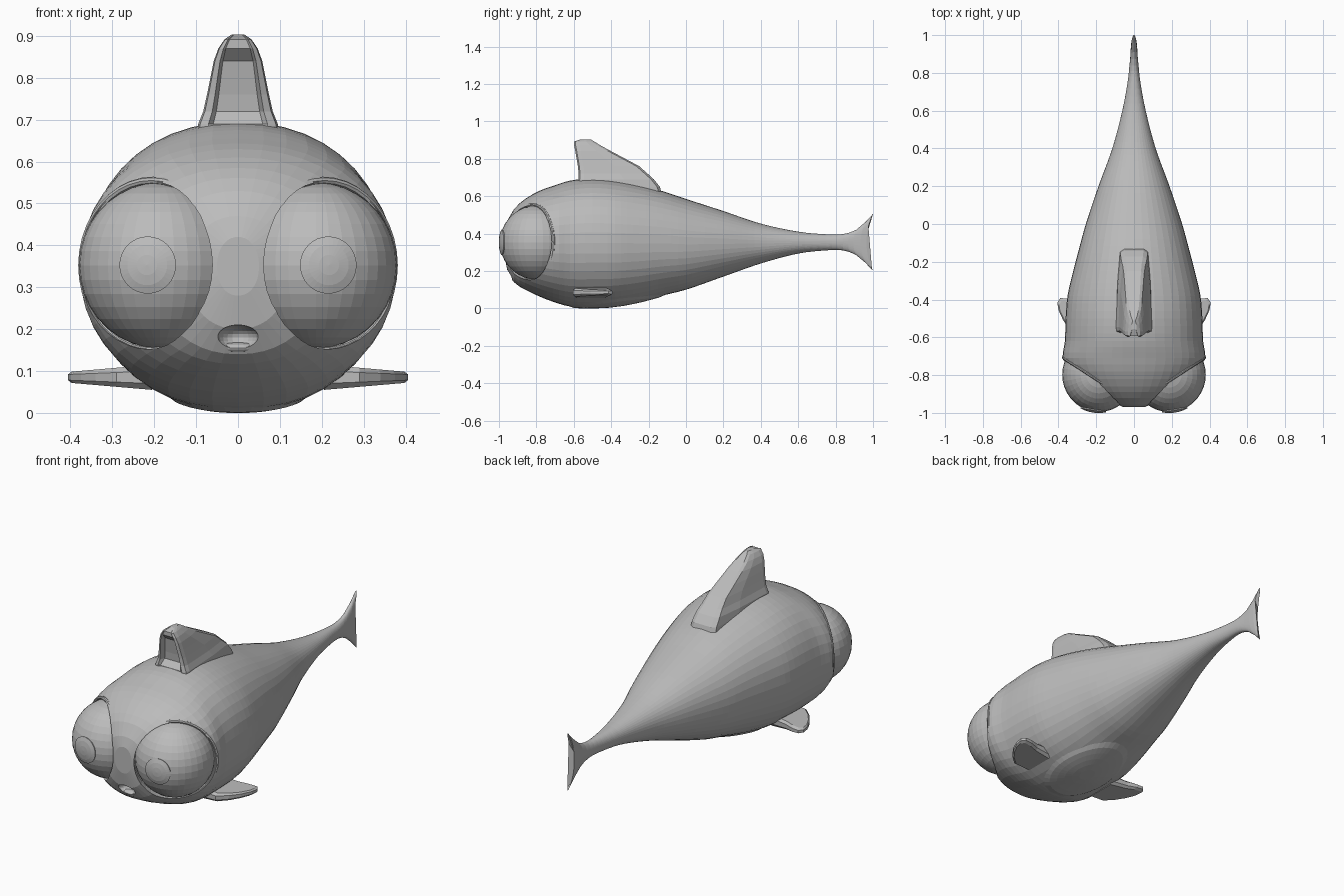
import bpy, bmesh, math
from mathutils import Vector, Matrix

if "Cube" in bpy.data.objects:
    bpy.data.objects.remove(bpy.data.objects["Cube"])

grey = bpy.data.materials.new("soft grey")
grey.diffuse_color = (0.5, 0.5, 0.5, 1)
grey.use_nodes = True
grey.node_tree.nodes["Principled BSDF"].inputs["Base Color"].default_value = grey.diffuse_color


def finish(name, bm):
    bmesh.ops.recalc_face_normals(bm, faces=bm.faces)
    me = bpy.data.meshes.new(name)
    bm.to_mesh(me)
    bm.free()
    me.materials.append(grey)
    ob = bpy.data.objects.new(name, me)
    bpy.context.collection.objects.link(ob)
    return ob


def loft(name, rings):
    bm = bmesh.new()
    rows = [[bm.verts.new(p) for p in r] for r in rings]
    n = len(rows[0])
    for a, b in zip(rows, rows[1:]):
        for i in range(n):
            j = (i + 1) % n
            bm.faces.new((a[i], a[j], b[j], b[i]))
    bm.faces.new(rows[0])
    bm.faces.new(rows[-1][::-1])
    return finish(name, bm)


def ellipsoid(name, centre, radii, seg=32):
    bm = bmesh.new()
    bmesh.ops.create_uvsphere(bm, u_segments=seg, v_segments=seg // 2, radius=1)
    bmesh.ops.transform(bm, verts=bm.verts, matrix=Matrix.Translation(centre) @ Matrix.Diagonal((*radii, 1)))
    return finish(name, bm)


def cut(ob, cutter):
    m = ob.modifiers.new("cut", 'BOOLEAN')
    m.operation, m.object, m.solver = 'DIFFERENCE', cutter, 'EXACT'
    cutter.hide_render = True
    cutter.hide_set(True)


# Body stations: y, top z, bottom z, half width
ST = [(-.97, .42, .28, .05), (-.955, .47, .20, .12), (-.92, .53, .14, .20), (-.86, .585, .10, .285),
      (-.78, .63, .062, .352), (-.71, .655, .035, .378), (-.62, .683, .01, .366), (-.5, .695, .006, .362),
      (-.38, .685, .012, .352), (-.25, .66, .036, .322), (-.12, .625, .07, .288), (0, .585, .10, .255),
      (.2, .52, .17, .188), (.4, .453, .24, .115), (.6, .41, .293, .062), (.75, .396, .31, .034),
      (.84, .397, .31, .024), (.91, .42, .285, .019), (.96, .462, .243, .017), (1, .505, .20, .014)]


def station(y):
    for i in range(len(ST) - 1):
        if y <= ST[i + 1][0]:
            break
    p = [ST[max(0, min(len(ST) - 1, k))] for k in (i - 1, i, i + 1, i + 2)]
    h = p[2][0] - p[1][0]
    t = (y - p[1][0]) / h
    out = []
    for c in (1, 2, 3):
        m1 = (p[2][c] - p[0][c]) / (p[2][0] - p[0][0]) * h
        m2 = (p[3][c] - p[1][c]) / (p[3][0] - p[1][0]) * h
        out.append((2*t**3 - 3*t*t + 1) * p[1][c] + (t**3 - 2*t*t + t) * m1
                   + (3*t*t - 2*t**3) * p[2][c] + (t**3 - t*t) * m2)
    return out


def body_point(y, a):
    top, bot, w = station(y)
    e = 2 / 2.15
    c, s = math.cos(a), math.sin(a)
    x = w * math.copysign(abs(c) ** e, c)
    z = (top + bot) / 2 + (top - bot) / 2 * math.copysign(abs(s) ** e, s)
    # The tail edge is notched in the middle
    notch = .035 * max(0, (y - .84) / .16) * (1 - s * s)
    return Vector((x, y - notch, z))


SEG = 44
ys = []
for a, b in zip(ST, ST[1:]):
    n = max(1, round((b[0] - a[0]) / .035))
    ys += [a[0] + (b[0] - a[0]) * k / n for k in range(n)]
ys.append(1)
body = loft("body", [[body_point(y, math.tau * i / SEG) for i in range(SEG)] for y in ys])

# Belly patch following the underside
bm = bmesh.new()
rows = []
for r in range(7):
    row = []
    for i in range(40):
        a = math.tau * i / 40
        y = -.37 + .27 * r / 6 * math.sin(a)
        ang = -math.pi / 2 + .5 * r / 6 * math.cos(a)
        p = body_point(y, ang)
        row.append(bm.verts.new(p + Vector((math.cos(ang), 0, math.sin(ang))) * (.006 if r < 6 else -.002)))
    rows.append(row)
for a, b in zip(rows[1:], rows[2:]):
    for i in range(40):
        bm.faces.new((a[i], a[(i + 1) % 40], b[(i + 1) % 40], b[i]))
bm.faces.new(rows[1])
for v in rows[0]:
    bm.verts.remove(v)
finish("belly_patch", bm)

# Eyes in tilted sockets, each with a rim and a raised pupil
for side, word in ((-1, "left"), (1, "right")):
    normal = Vector((.545 * side, -.838, 0))
    rot = normal.to_track_quat('Z', 'Y').to_matrix().to_4x4()
    mid = Vector((.207 * side, -.825, .352))
    bm = bmesh.new()
    bmesh.ops.create_cone(bm, cap_ends=True, segments=40, radius1=.2, radius2=.2, depth=.4)
    bmesh.ops.transform(bm, verts=bm.verts, matrix=Matrix.Translation(mid + normal * .19) @ rot)
    cut(body, finish("socket_cutter_" + word, bm))

    centre = Vector((.186 * side, -.798, .352))
    ellipsoid("eye_" + word, centre, (.194, .197, .198), 36)

    R, r = .203, .009
    bm = bmesh.new()
    ring = []
    for i in range(40):
        a = math.tau * i / 40
        ring.append([bm.verts.new(((R + r * math.cos(b)) * math.cos(a), (R + r * math.cos(b)) * math.sin(a),
                                   r * math.sin(b))) for b in (math.tau * k / 8 for k in range(8))])
    for i in range(40):
        for k in range(8):
            p, q, l = ring[i], ring[(i + 1) % 40], (k + 1) % 8
            bm.faces.new((p[k], q[k], q[l], p[l]))
    bmesh.ops.transform(bm, verts=bm.verts, matrix=Matrix.Translation(mid - normal * .008) @ rot)
    finish("eye_rim_" + word, bm)

    axis = Vector((.03 * side, -.19, .001)).normalized().to_track_quat('Z', 'Y').to_matrix().to_4x4()
    bm = bmesh.new()
    tip = bm.verts.new((0, 0, .203))
    last = None
    for t, rad in ((.12, .203), (.24, .203), (.345, .202), (.35, .19)):
        cur = [bm.verts.new((rad * math.sin(t) * math.cos(a), rad * math.sin(t) * math.sin(a), rad * math.cos(t)))
               for a in (math.tau * i / 32 for i in range(32))]
        for i in range(32):
            j = (i + 1) % 32
            bm.faces.new((last[i], last[j], cur[j], cur[i]) if last else (tip, cur[i], cur[j]))
        last = cur
    bm.faces.new(last)
    bmesh.ops.transform(bm, verts=bm.verts, matrix=Matrix.Translation(centre) @ axis)
    finish("pupil_" + word, bm)

# Mouth opening and lower lip
cut(body, ellipsoid("mouth_cutter", (0, -.955, .18), (.05, .06, .03), 24))
ellipsoid("lower_lip", (0, -.905, .155), (.052, .026, .013), 20)

# Back fin: z, front y, rear y, half width; its front is hollowed
fin = []
for z, yf, yb, w in ((.6, -.575, -.125, .105), (.65, -.578, -.14, .1), (.69, -.576, -.172, .095),
                     (.72, -.574, -.205, .083), (.76, -.578, -.25, .074), (.8, -.585, -.325, .066),
                     (.84, -.592, -.40, .058), (.87, -.598, -.455, .047), (.892, -.598, -.49, .032),
                     (.904, -.56, -.51, .014)):
    d = .028 if .69 < z < .86 else .004
    half = [(w * .62, yf + d), (w * .74, yf), (w * .95, yf + .008), (w, yf + .03),
            (w * .9, yf + (yb - yf) * .6), (w * .72, yb - .015), (w * .5, yb)]
    fin.append([Vector((x, y, z)) for x, y in half] + [Vector((-x, y, z)) for x, y in half[::-1]])
loft("back_fin", fin)

# Side fins: swept paddles thinning toward the tip
OUT = [(.2, -.6), (.29, -.605), (.34, -.56), (.375, -.51), (.4, -.455), (.406, -.415), (.39, -.392),
       (.35, -.395), (.3, -.41), (.2, -.42)]
for side, word in ((-1, "left"), (1, "right")):
    rings = []
    for u, shrink in ((-1, .86), (-.5, 1), (.5, 1), (1, .86)):
        ring = []
        for x, y in OUT:
            t = .03 - .016 * (x - .2) / .2
            ring.append(Vector((side * (.28 + (x - .28) * (1 if shrink == 1 else .93)),
                                -.5 + (y + .5) * shrink, .085 + u * t)))
        rings.append(ring)
    loft("side_fin_" + word, rings)
